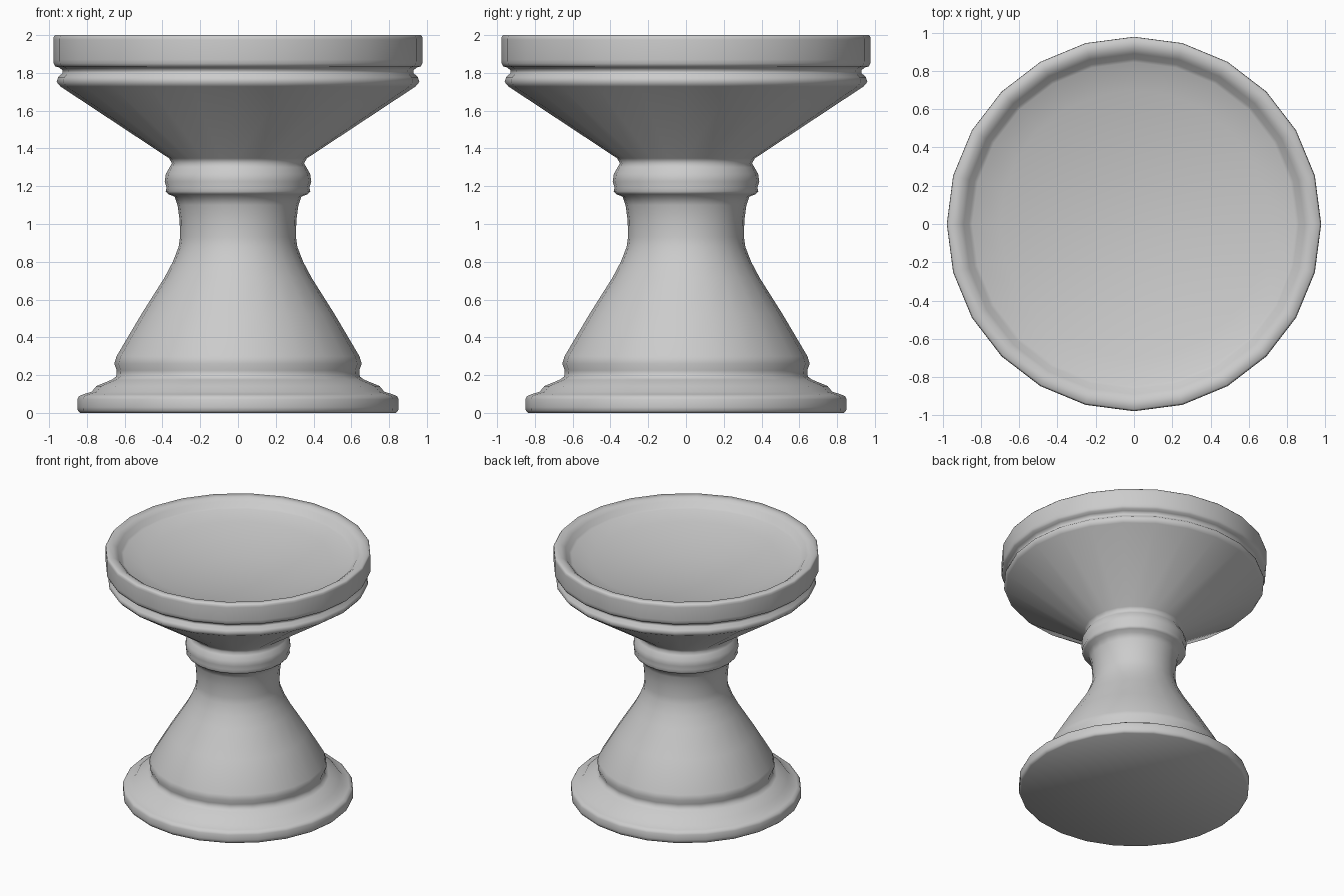
import bpy, bmesh, math

if "Cube" in bpy.data.objects:
    bpy.data.objects.remove(bpy.data.objects["Cube"])

SIDES = 24


def lathe(name, profile, angle):
    """Revolve (radius, z) points around z; radius 0 makes a pole."""
    bm = bmesh.new()
    rings = []
    for r, z in profile:
        if r == 0:
            rings.append([bm.verts.new((0, 0, z))] * SIDES)
        else:
            rings.append([bm.verts.new((r * math.cos(2 * math.pi * i / SIDES),
                                        r * math.sin(2 * math.pi * i / SIDES), z))
                          for i in range(SIDES)])
    for a, b in zip(rings, rings[1:]):
        for i in range(SIDES):
            j = (i + 1) % SIDES
            bm.faces.new(dict.fromkeys((a[i], a[j], b[j], b[i])))
    bm.faces.new(rings[0][::-1])
    bmesh.ops.recalc_face_normals(bm, faces=bm.faces)
    mesh = bpy.data.meshes.new(name)
    bm.to_mesh(mesh)
    bm.free()
    obj = bpy.data.objects.new(name, mesh)
    bpy.context.collection.objects.link(obj)
    bpy.ops.object.select_all(action='DESELECT')
    obj.select_set(True)
    bpy.context.view_layer.objects.active = obj
    bpy.ops.object.shade_smooth_by_angle(angle=math.radians(angle))
    return obj


# Stepped foot
foot = [(0.835, 0.0), (0.848, 0.012), (0.85, 0.03), (0.85, 0.072), (0.842, 0.088),
        (0.82, 0.098), (0.775, 0.112), (0.75, 0.142), (0.67, 0.175), (0.645, 0.192)]
# Flared stem and neck
stem = [(0.642, 0.225), (0.655, 0.26), (0.643, 0.30), (0.51, 0.525),
        (0.39, 0.715), (0.345, 0.80), (0.314, 0.88), (0.307, 0.93),
        (0.309, 1.02), (0.32, 1.10), (0.336, 1.145)]
# Rounded collar
collar = [(0.37, 1.158), (0.383, 1.173), (0.378, 1.192), (0.388, 1.225),
          (0.382, 1.265), (0.362, 1.30), (0.35, 1.322)]
# Bowl underside, bead and rim
bowl = [(0.365, 1.348), (0.94, 1.728), (0.96, 1.752), (0.952, 1.778),
        (0.93, 1.798), (0.928, 1.812), (0.945, 1.828), (0.968, 1.835),
        (0.976, 1.85), (0.978, 1.87), (0.978, 1.975), (0.976, 1.99), (0.968, 2.0)]
# Concave dish inside the rim
dish = [(0.92, 1.996), (0.89, 1.975), (0.862, 1.94)]
dish += [(r, 1.82 + 0.115 * (r / 0.86) ** 2) for r in (0.845, 0.7, 0.5, 0.25, 0)]

lathe("pedestal_dish", foot + stem + collar + bowl + dish, 60)
